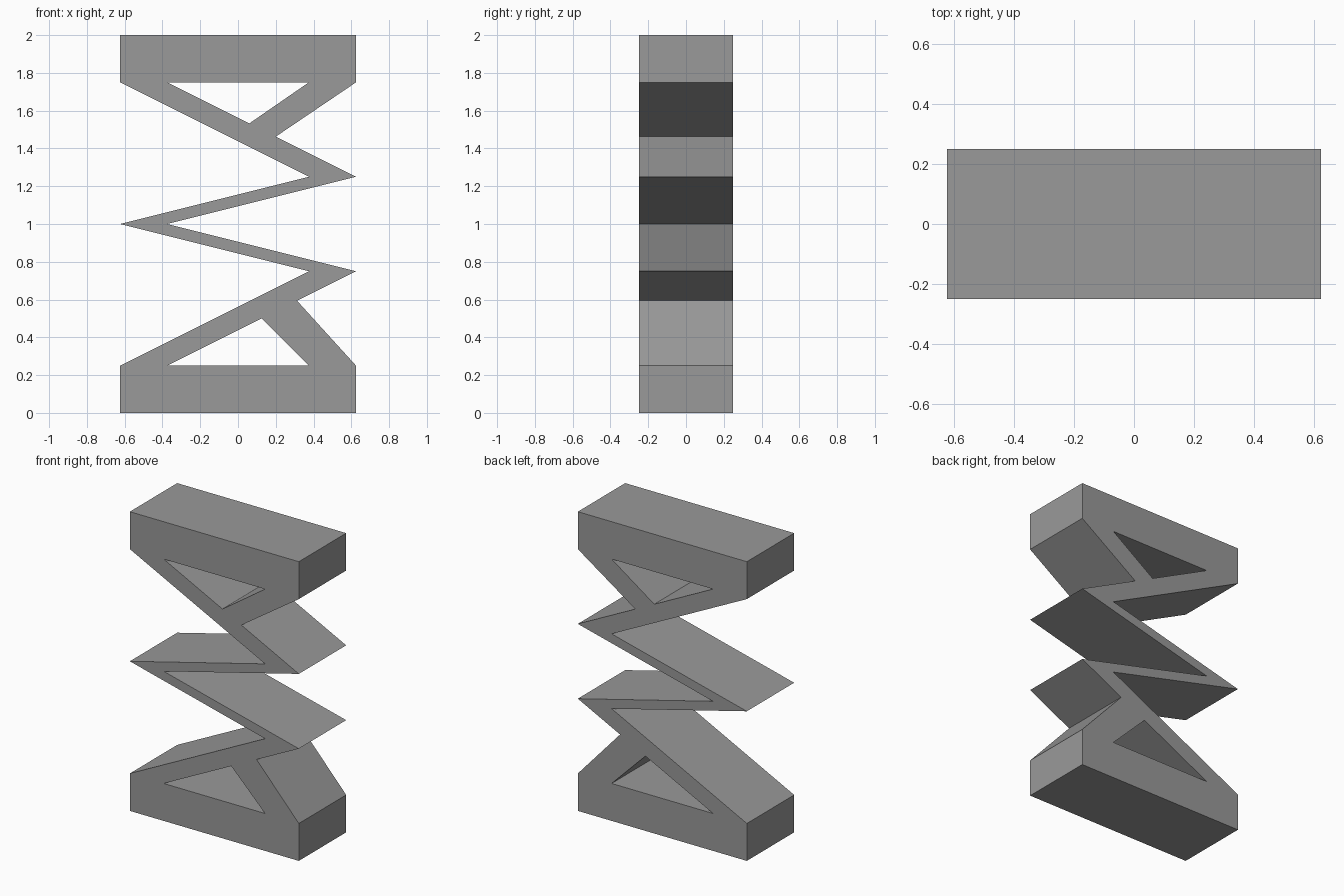
import bpy
import bmesh
import math

if "Cube" in bpy.data.objects:
    bpy.data.objects.remove(bpy.data.objects["Cube"])

W = 0.625      # half width
D = 0.25       # half depth
I = 0.375      # inner corner of each fold

# One grey for the whole body
grey = bpy.data.materials.new("mid_grey")
grey.diffuse_color = (0.32, 0.32, 0.32, 1.0)
grey.use_nodes = True
grey.node_tree.nodes["Principled BSDF"].inputs["Base Color"].default_value = grey.diffuse_color

# Zigzag spring silhouette between two solid blocks, with a strut at each end
outline = [(-W, 0), (W, 0), (W, 0.25), (0.3125, 0.594), (W, 0.75),
           (-I, 1.0), (W, 1.25), (0.2, 1.4625), (W, 1.75), (W, 2),
           (-W, 2), (-W, 1.75), (I, 1.25), (-W, 1.0), (I, 0.75), (-W, 0.25)]
lower_hole = [(-I, 0.25), (I, 0.25), (0.125, 0.5)]
upper_hole = [(-I, 1.75), (0.06, 1.5325), (I, 1.75)]

# Fill the silhouette with its two triangular holes and give it depth
curve = bpy.data.curves.new("zigzag_profile", 'CURVE')
curve.dimensions = '2D'
curve.fill_mode = 'BOTH'
curve.extrude = D
for loop in (outline, lower_hole, upper_hole):
    spline = curve.splines.new('POLY')
    spline.points.add(len(loop) - 1)
    for point, (x, z) in zip(spline.points, loop):
        point.co = (x, z, 0, 1)
    spline.use_cyclic_u = True

body = bpy.data.objects.new("zigzag_spring_block", curve)
body.rotation_euler.x = math.radians(90)
bpy.context.collection.objects.link(body)
bpy.context.view_layer.objects.active = body
body.select_set(True)
bpy.ops.object.convert(target='MESH')
body = bpy.context.object
bpy.ops.object.transform_apply(location=False, rotation=True, scale=False)

# Weld caps to the sides, face outward, merge flat triangles
bm = bmesh.new()
bm.from_mesh(body.data)
bmesh.ops.remove_doubles(bm, verts=bm.verts, dist=0.0005)
bmesh.ops.recalc_face_normals(bm, faces=bm.faces)
for face in bm.faces:
    face.smooth = False
    face.material_index = 0
bm.to_mesh(body.data)
bm.free()
body.data.materials.clear()
body.data.materials.append(grey)
